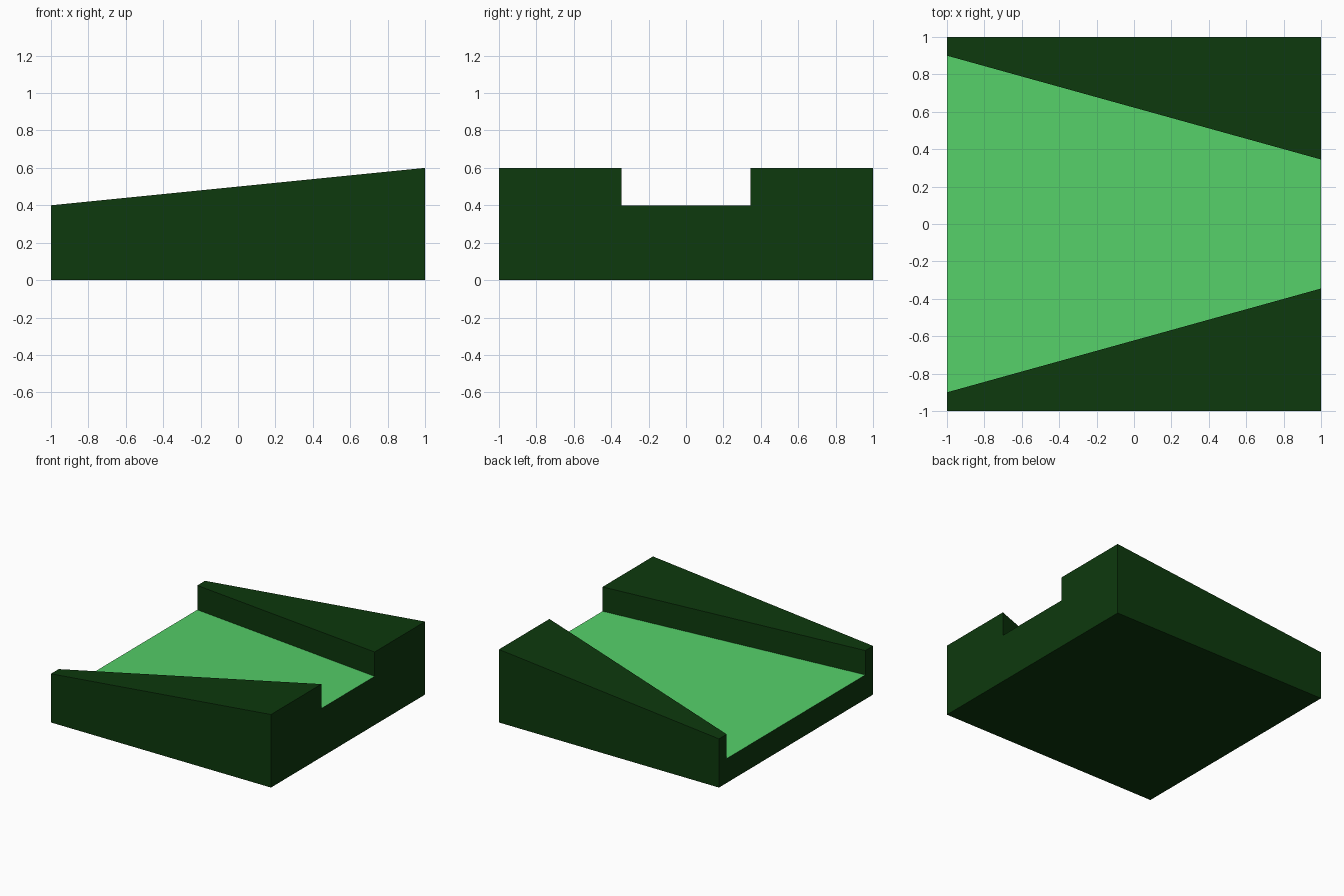
import bpy
import bmesh

cube = bpy.data.objects.get("Cube")
if cube:
    bpy.data.objects.remove(cube, do_unlink=True)


def make_material(name, colour):
    mat = bpy.data.materials.new(name)
    mat.use_nodes = True
    mat.diffuse_color = colour
    mat.node_tree.nodes["Principled BSDF"].inputs["Base Color"].default_value = colour
    return mat


dark_green = make_material("dark green", (0.004, 0.041, 0.004, 1))
light_green = make_material("light green", (0.091, 0.624, 0.141, 1))


def end_section(bm, x, half_gap, floor, top):
    """U-shaped outline of one end, running from the front to the back."""
    half = [(1, 0), (1, top), (half_gap, top), (half_gap, floor)]
    outline = [(-y, z) for y, z in half] + half[::-1]
    return [bm.verts.new((x, y, z)) for y, z in outline]


# Sloping block with a channel that narrows uphill
bm = bmesh.new()
low_end = end_section(bm, -1, 0.9, 0.2, 0.4)
high_end = end_section(bm, 1, 0.345, 0.4, 0.6)
bm.faces.new(low_end)
bm.faces.new(high_end)
count = len(low_end)
for i in range(count):
    j = (i + 1) % count
    face = bm.faces.new((low_end[i], low_end[j], high_end[j], high_end[i]))
    # Channel floor lies between the two innermost outline points
    if i == count // 2 - 1:
        face.material_index = 1
bmesh.ops.recalc_face_normals(bm, faces=bm.faces)

mesh = bpy.data.meshes.new("narrowing_ramp")
bm.to_mesh(mesh)
bm.free()
mesh.materials.append(dark_green)
mesh.materials.append(light_green)
ramp = bpy.data.objects.new("narrowing_ramp", mesh)
bpy.context.collection.objects.link(ramp)
